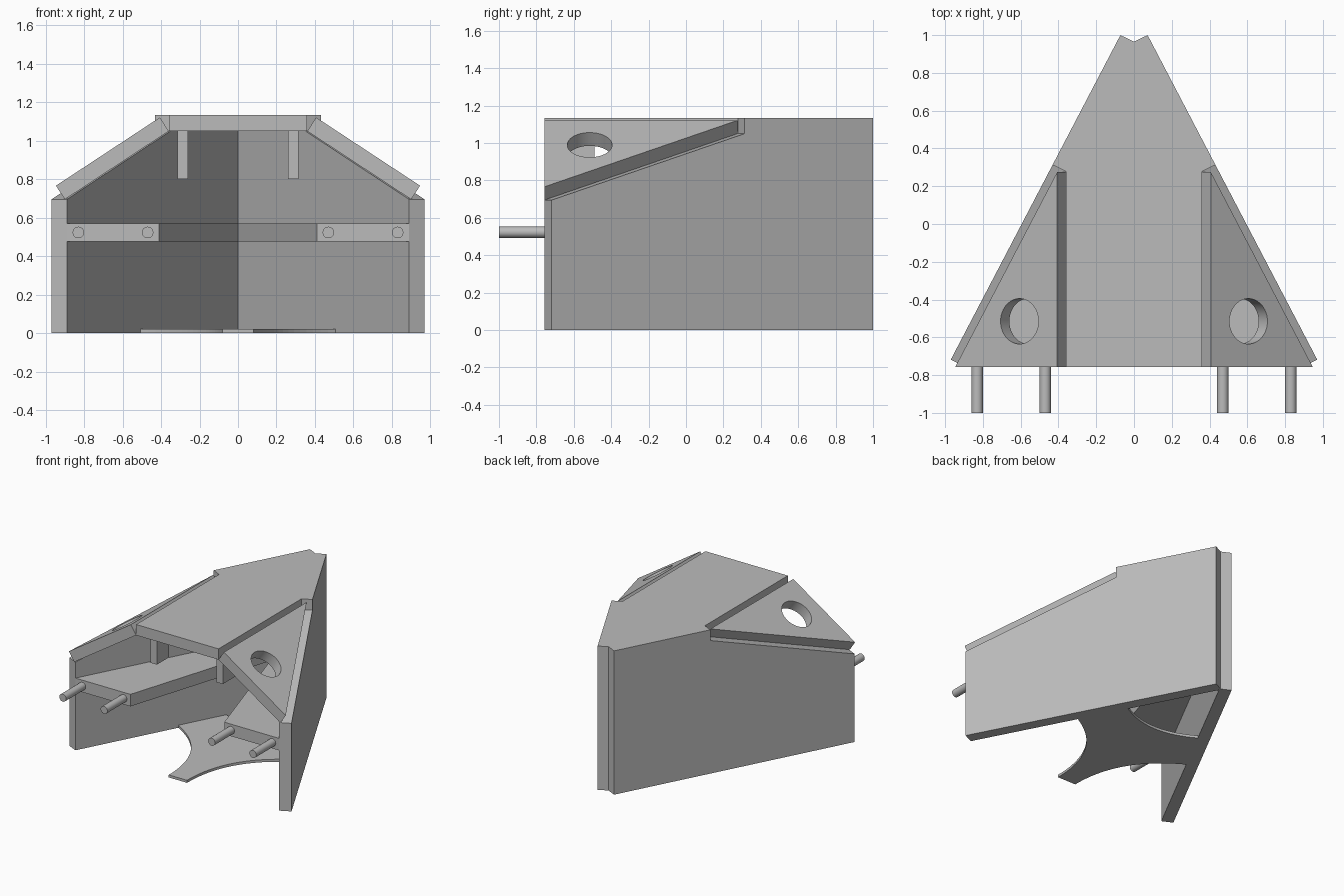
import bpy, bmesh
from math import cos, sin, pi
from mathutils import Vector

if "Cube" in bpy.data.objects:
    bpy.data.objects.remove(bpy.data.objects["Cube"])

GREY = (0.5, 0.5, 0.5, 1)
mat = bpy.data.materials.new("plain grey")
mat.use_nodes = True
mat.diffuse_color = GREY
mat.node_tree.nodes["Principled BSDF"].inputs["Base Color"].default_value = GREY


def prism(name, pts, offset):
    """Closed solid: a flat polygon swept along a vector."""
    bm = bmesh.new()
    face = bm.faces.new([bm.verts.new(p) for p in pts])
    ext = bmesh.ops.extrude_face_region(bm, geom=[face], use_keep_orig=True)
    moved = [v for v in ext["geom"] if isinstance(v, bmesh.types.BMVert)]
    bmesh.ops.translate(bm, verts=moved, vec=offset)
    bmesh.ops.recalc_face_normals(bm, faces=bm.faces)
    mesh = bpy.data.meshes.new(name)
    bm.to_mesh(mesh)
    bm.free()
    mesh.materials.append(mat)
    obj = bpy.data.objects.new(name, mesh)
    bpy.context.collection.objects.link(obj)
    return obj


def disc(centre, u, v, radius, n=48):
    return [centre + radius * (u * cos(2 * pi * i / n) + v * sin(2 * pi * i / n))
            for i in range(n)]


def smooth(obj):
    bpy.ops.object.select_all(action="DESELECT")
    obj.select_set(True)
    bpy.context.view_layer.objects.active = obj
    bpy.ops.object.shade_smooth_by_angle()


def bowed(p, q, sag, n=20):
    """Edge from p to q bowed to the left of travel."""
    p, q = Vector(p), Vector(q)
    d = (q - p).normalized()
    left = Vector((-d.y, d.x, 0))
    return [p.lerp(q, i / n) + left * sag * 4 * (i / n) * (1 - i / n)
            for i in range(n + 1)]


FRONT, TOP, UNDER, EAVE = -0.757, 1.135, 1.05, 0.695
X, Y, Z = Vector((1, 0, 0)), Vector((0, 1, 0)), Vector((0, 0, 1))

# Flat roof: straight front, pointed back
prism("roof", [(-0.36, FRONT, UNDER), (0.36, FRONT, UNDER), (0.36, 0.275, UNDER),
               (0, 0.963, UNDER), (-0.36, 0.275, UNDER)], Z * (TOP - UNDER))

for side, s in (("left", 1), ("right", -1)):
    # Side wall: profile along its length, swept inward by its thickness
    start, end = Vector((s * 0.97, -0.718, 0)), Vector((s * 0.072, 1.0, 0))
    inward = Vector((s * 0.89, FRONT, 0)) - start
    step = 0.6
    profile = [(0, 0), (1, 0), (1, TOP), (step, TOP), (step, UNDER), (0, EAVE)]
    prism(side + "_wall", [start.lerp(end, t) + Z * z for t, z in profile], inward)

    # Sloped corner panel with a round hole
    normal = Vector((s * 0.355, 0, 0.54)).normalized()
    panel = prism(side + "_corner_panel",
                  [(s * 0.36, FRONT, UNDER), (s * 0.9, FRONT, EAVE),
                   (s * 0.36, 0.275, UNDER)], normal * 0.085)
    centre = Vector((s * 0.605, -0.515, 0.988))
    across = Y.cross(normal)
    cutter = prism("hole_cutter", disc(centre - normal * 0.2, across, Y, 0.12),
                   normal * 0.4)
    cutter.hide_render = True
    cut = panel.modifiers.new("hole", "BOOLEAN")
    cut.object, cut.operation, cut.solver = cutter, "DIFFERENCE", "EXACT"
    bpy.context.view_layer.objects.active = panel
    bpy.ops.object.modifier_apply(modifier=cut.name)
    bpy.data.objects.remove(cutter)
    smooth(panel)

    # Tapering shelf along the wall
    prism(side + "_shelf", [(s * 0.41, FRONT, 0.475), (s * 0.89, FRONT, 0.475),
                            (0, 0.963, 0.475), (0, 0.55, 0.475)], Z * 0.095)

    # Pegs on the shelf front
    for label, x in (("inner", 0.47), ("outer", 0.83)):
        peg = prism(side + "_" + label + "_peg",
                    disc(Vector((s * x, -1, 0.523)), X, Z, 0.03, 24), Y * 0.25)
        smooth(peg)

    # Post hanging from the roof
    prism(side + "_post", [(s * 0.26, -0.64, 0.8), (s * 0.315, -0.64, 0.8),
                           (s * 0.315, -0.49, 0.8), (s * 0.26, -0.49, 0.8)], Z * 0.25)

# Thin three-armed floor with bowed edges
tip, low, high = (0.08, -0.75, 0), (0.51, -0.02, 0), (0.33, 0.325, 0)
flip = lambda p: (-p[0], p[1], p[2])
outline = (bowed(tip, low, 0.125) + bowed(high, flip(high), 0.1)
           + bowed(flip(low), flip(tip), 0.125))
prism("floor_plate", outline, Z * 0.02)
